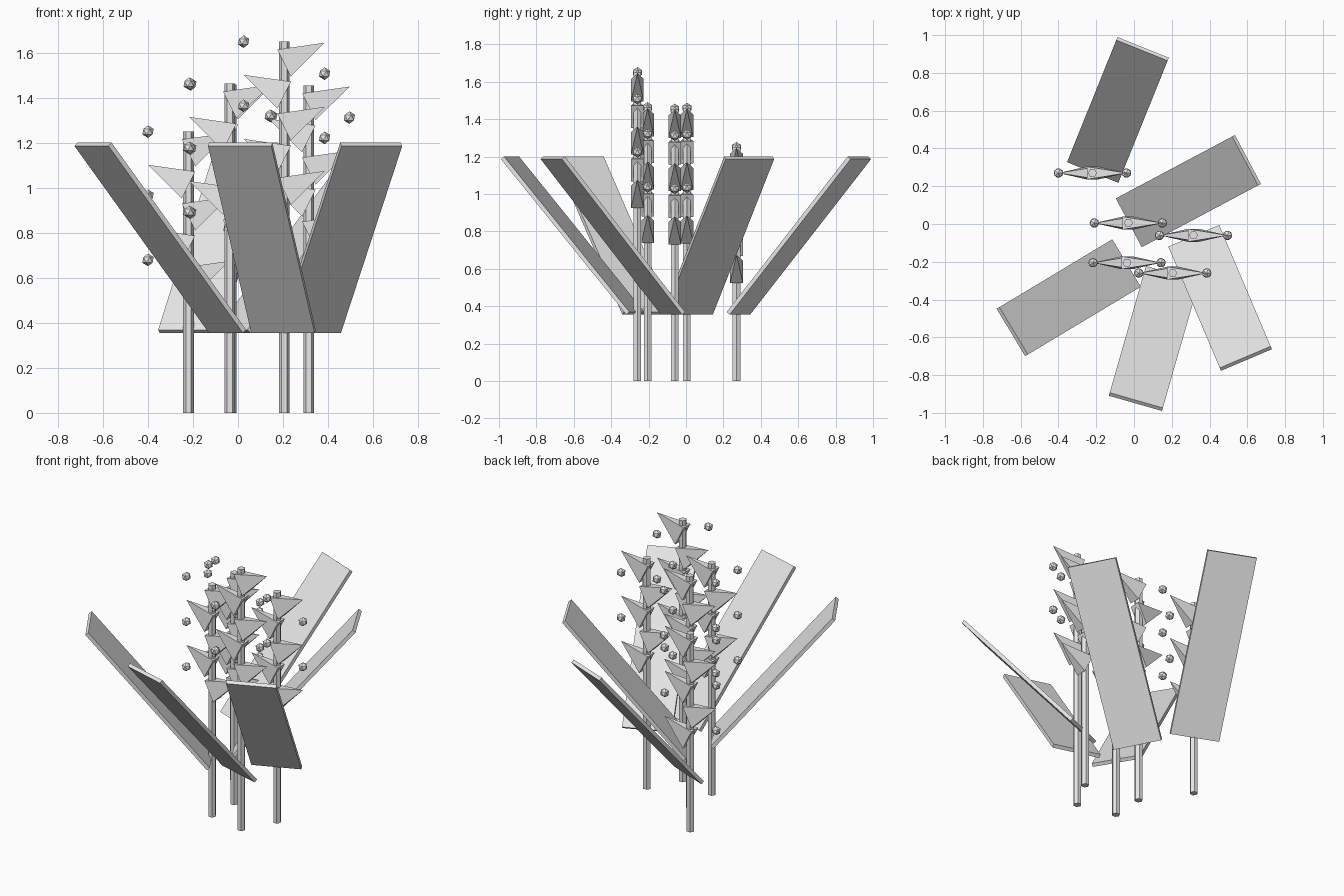
import bpy
import bmesh
import math
from mathutils import Matrix, Vector

cube = bpy.data.objects.get("Cube")
if cube:
    bpy.data.objects.remove(cube, do_unlink=True)

grey = bpy.data.materials.new("plain grey")
grey.use_nodes = True
grey.diffuse_color = (0.8, 0.8, 0.8, 1)
grey.node_tree.nodes["Principled BSDF"].inputs["Base Color"].default_value = (0.8, 0.8, 0.8, 1)


def finish(bm, name):
    """Turn a bmesh into a grey object."""
    mesh = bpy.data.meshes.new(name)
    bmesh.ops.recalc_face_normals(bm, faces=bm.faces)
    bm.to_mesh(mesh)
    bm.free()
    mesh.materials.append(grey)
    obj = bpy.data.objects.new(name, mesh)
    bpy.context.collection.objects.link(obj)
    return obj


def stem(x, y, height):
    bm = bmesh.new()
    bmesh.ops.create_cone(
        bm, cap_ends=True, segments=6, radius1=0.0235, radius2=0.0235, depth=height,
        matrix=Matrix.Translation((x, y, height / 2)) @ Matrix.Rotation(math.radians(30), 4, "Z"))
    finish(bm, "stem")


def broad_leaf(x, y, heading):
    """Thin slab leaning outwards from the stem."""
    turn = Matrix.Rotation(math.radians(heading), 4, "Z")
    tilt = Matrix.Rotation(math.radians(-50), 4, "Y")
    middle = Vector((x, y, 0.778)) + turn @ Vector((0.36, 0, 0))
    size = Matrix.Diagonal((1.085, 0.293, 0.022, 1))
    bm = bmesh.new()
    bmesh.ops.create_cube(bm, size=1, matrix=Matrix.Translation(middle) @ turn @ tilt @ size)
    finish(bm, "broad_leaf")


def thorn_leaves(x, y, top):
    """Flat four-sided spikes pointing up and out, on alternating sides."""
    bm = bmesh.new()
    for level in range(LEVELS):
        side = 1 if level % 2 == 0 else -1
        start = Vector((x, y, top - 0.095 - level * STEP))
        axis = Vector((side * 0.18, 0, 0.09))
        across = Vector((-axis.z * side, 0, abs(axis.x))).normalized() * 0.067
        depth = Vector((0, 0.034, 0))
        base = [bm.verts.new(start + a * across + b * depth)
                for a, b in ((1, 1), (1, -1), (-1, -1), (-1, 1))]
        tip = bm.verts.new(start + axis)
        bm.faces.new(base)
        for i in range(4):
            bm.faces.new((base[i], base[(i + 1) % 4], tip))
    finish(bm, "thorn_leaves")


def berries(x, y, top):
    """Small round berries opposite each spike."""
    bm = bmesh.new()
    for level in range(LEVELS):
        side = -1 if level % 2 == 0 else 1
        spot = (x + side * 0.18, y, top - level * STEP)
        bmesh.ops.create_icosphere(bm, subdivisions=1, radius=0.028,
                                   matrix=Matrix.Translation(spot))
    finish(bm, "berries")


LEVELS = 5
STEP = 0.1425

# Each plant: x, y, stem height, leaf heading in degrees
plants = [
    (-0.22, 0.27, 1.25, 68),
    (-0.03, 0.005, 1.46, 28),
    (0.315, -0.06, 1.455, -67),
    (-0.037, -0.205, 1.463, 211),
    (0.205, -0.26, 1.65, 254),
]
for x, y, height, heading in plants:
    stem(x, y, height)
    broad_leaf(x, y, heading)
    thorn_leaves(x, y, height)
    berries(x, y, height)
